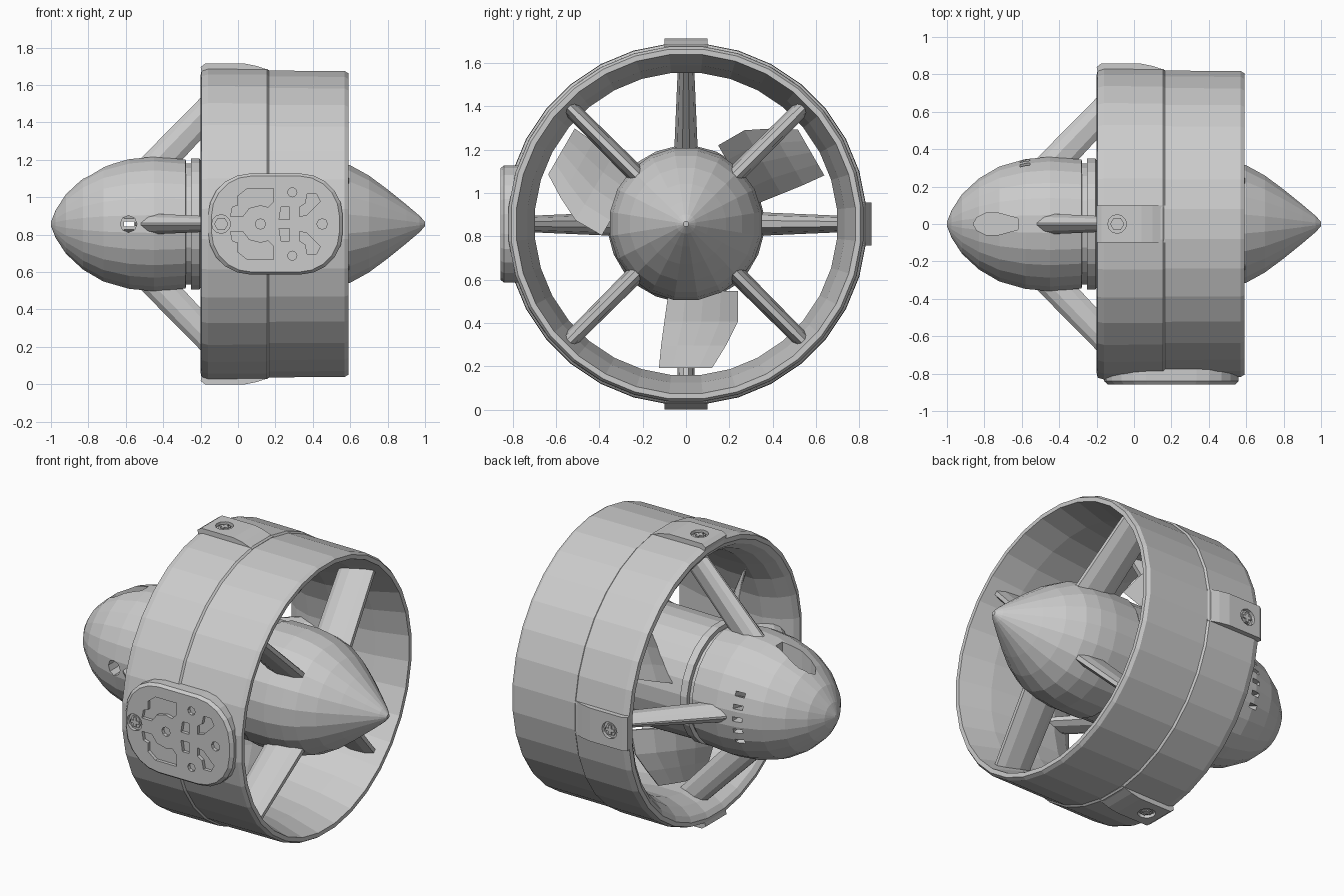
import bpy, bmesh, math
from mathutils import Matrix

if "Cube" in bpy.data.objects:
    bpy.data.objects.remove(bpy.data.objects["Cube"])

C = 0.857                      # height of the thruster axis (runs along x)
grey = bpy.data.materials.new("light_grey")
grey.diffuse_color = (0.6, 0.6, 0.6, 1)
grey.use_nodes = True
grey.node_tree.nodes["Principled BSDF"].inputs["Base Color"].default_value = grey.diffuse_color


def loft(name, loops, angle=0.0, closed=False):
    """Skin equal-length loops; local z is radial, turned by angle about the axis."""
    bm = bmesh.new()
    rings = [[bm.verts.new(p) for p in loop] for loop in loops]
    n = len(rings[0])
    pairs = list(zip(rings, rings[1:]))
    if closed:
        pairs.append((rings[-1], rings[0]))
    else:
        bm.faces.new(rings[0])
        bm.faces.new(rings[-1])
    for a, b in pairs:
        for i in range(n):
            j = (i + 1) % n
            bm.faces.new((a[i], a[j], b[j], b[i]))
    bmesh.ops.recalc_face_normals(bm, faces=bm.faces)
    bm.transform(Matrix.Translation((0, 0, C)) @ Matrix.Rotation(math.radians(angle), 4, 'X'))
    me = bpy.data.meshes.new(name)
    bm.to_mesh(me)
    bm.free()
    me.materials.append(grey)
    ob = bpy.data.objects.new(name, me)
    bpy.context.collection.objects.link(ob)
    return ob


def revolve(name, profile, sides, closed=False):
    steps = [2 * math.pi * (i + 0.5) / sides for i in range(sides)]
    return loft(name, [[(x, r * math.cos(t), r * math.sin(t)) for t in steps]
                       for x, r in profile], closed=closed)


def prism(name, pts, w0, w1, angle=0.0):
    return loft(name, [[(u, v, w) for u, v in pts] for w in (w0, w1)], angle)


def circle(cx, cy, r, n=12):
    return [(cx + r * math.cos(2 * math.pi * i / n), cy + r * math.sin(2 * math.pi * i / n))
            for i in range(n)]


def cut(ob, cutter):
    mod = ob.modifiers.new("cut", 'BOOLEAN')
    mod.operation, mod.solver, mod.object = 'DIFFERENCE', 'EXACT', cutter
    bpy.context.view_layer.update()
    dg = bpy.context.evaluated_depsgraph_get()
    me = bpy.data.meshes.new_from_object(ob.evaluated_get(dg))
    ob.modifiers.clear()
    ob.data = me
    bpy.data.objects.remove(cutter)


def section(x0, x1, thick, r):
    """Pointed strut cross-section at radius r."""
    c = x1 - x0
    half = [(0, 0.12), (0.15, 0.7), (0.4, 1), (0.8, 0.75), (1, 0.3)]
    pts = [(x0 + c * f, thick / 2 * t, r) for f, t in half]
    return pts + [(x, -y, z) for x, y, z in reversed(pts)]


# Duct ring: wide throat, thin lips
revolve("duct_ring", [(-0.2, 0.80), (-0.195, 0.825), (-0.16, 0.836), (0.155, 0.834),
                      (0.165, 0.824), (0.57, 0.822), (0.59, 0.81), (0.59, 0.785),
                      (0.40, 0.735), (0.15, 0.70), (-0.02, 0.70), (-0.12, 0.73),
                      (-0.18, 0.77)], 32, closed=True)

# Nose pod with intake, side hole and vent slots
nose = revolve("nose_pod", [(-1, 0.012), (-0.975, 0.075), (-0.92, 0.16), (-0.83, 0.245),
                            (-0.72, 0.31), (-0.58, 0.35), (-0.45, 0.362), (-0.28, 0.348),
                            (-0.275, 0.31)], 24)
intake = [(-0.86, 0), (-0.84, 0.035), (-0.79, 0.06), (-0.73, 0.06), (-0.62, 0.03)]
intake += [(x, -y) for x, y in reversed(intake[1:])]
cut(nose, prism("intake_cutter", intake, 0.12, 0.5))
cut(nose, prism("hole_cutter", circle(-0.585, 0, 0.045, 8), -0.2, 0.5, 90))
for k in range(-2, 3):
    slot = [(-0.61, -0.013), (-0.555, -0.013), (-0.555, 0.013), (-0.61, 0.013)]
    cut(nose, prism("slot_cutter", slot, 0.15, 0.5, -90 + 12 * k))

# Rotor hub behind the nose, with a narrow groove and collar
revolve("rotor_hub", [(-0.285, 0.325), (-0.25, 0.325), (-0.25, 0.352), (-0.205, 0.352),
                      (-0.2, 0.34), (0.24, 0.345), (0.245, 0.325)], 24)

# Tail cone
revolve("tail_cone", [(0.24, 0.335), (0.25, 0.354), (0.42, 0.355), (0.52, 0.342),
                      (0.60, 0.318), (0.70, 0.262), (0.80, 0.187), (0.90, 0.105),
                      (0.97, 0.045), (1.0, 0.012)], 20)

# Swept front struts and diagonal rear struts
for k in range(4):
    loft(f"front_strut_{k + 1}", [section(-0.55, -0.32, 0.11, 0.32),
                                  section(-0.145, 0.06, 0.075, 0.73)], 90 * k)
    loft(f"rear_strut_{k + 1}", [section(0.36, 0.60, 0.085, 0.28),
                                 section(0.31, 0.53, 0.075, 0.765)], 45 + 90 * k)

# Three twisted propeller blades: (radius, left edge, right edge, half pitch depth)
stations = [(0.31, -0.08, 0.24, 0.17), (0.45, -0.10, 0.24, 0.14),
            (0.56, -0.115, 0.185, 0.10), (0.665, -0.125, 0.12, 0.07)]
for k in range(3):
    loops = []
    for r, y0, y1, d in stations:
        front, back = [], []
        for f in (0, 0.25, 0.5, 0.75, 1):
            x, y = 0.03 + d * (2 * f - 1), y0 + (y1 - y0) * f
            h = 0.003 + 0.012 * math.sin(math.pi * f)
            front.append((x - h, -y, r))
            back.append((x + h, -y, r))
        loops.append(front + back[::-1])
    loft(f"propeller_blade_{k + 1}", loops, 180 + 120 * k)


def screw(name, ob, top, angle):
    """Recess with a cross-topped screw head."""
    cut(ob, prism("recess_cutter", circle(-0.09, 0, 0.05), top - 0.02, top + 0.1, angle))
    prism(name + "_head", circle(-0.09, 0, 0.038, 6), top - 0.03, top - 0.01, angle)
    a, b = 0.009, 0.028
    plus = [(b, -a), (b, a), (a, a), (a, b), (-a, b), (-a, a),
            (-b, a), (-b, -a), (-a, -a), (-a, -b), (a, -b), (a, -a)]
    prism(name + "_cross", [(x - 0.09, y) for x, y in plus], top - 0.02, top - 0.003, angle)


# Screw bosses on the top, back and bottom of the ring
side = [(-0.192, 0.80), (-0.2, 0.84), (-0.175, 0.857), (0.04, 0.857),
        (0.10, 0.845), (0.165, 0.822), (0.165, 0.80)]
for label, ang in (("top", 0), ("back", -90), ("bottom", 180)):
    boss = loft(label + "_boss", [[(x, v, w) for x, w in side] for v in (-0.1, 0.1)], ang)
    screw(label + "_screw", boss, 0.857, ang)

# Rounded mounting plate on the front side
outline = []
for q, (sx, sy) in enumerate(((1, 1), (-1, 1), (-1, -1), (1, -1))):
    for i in range(6):
        t = math.radians(90 * q + 18 * i)
        outline.append((sx * 0.135 + 0.225 * math.cos(t), sy * 0.045 + 0.225 * math.sin(t)))
plate = loft("mounting_plate", [[(0.2 + x * s, y * s, w) for x, y in outline]
                                for w, s in ((0.775, 1), (0.84, 1), (0.857, 0.95))], 90)

# Pockets and holes in the plate, mirrored above and below its centre line
pockets = [
    [(-0.04, 0.04), (-0.03, 0.09), (0.0, 0.10), (0.0, 0.15), (0.05, 0.19), (0.19, 0.19),
     (0.19, 0.12), (0.16, 0.09), (0.12, 0.10), (0.06, 0.085), (0.025, 0.04)],
    [(0.22, 0.025), (0.275, 0.025), (0.275, 0.09), (0.23, 0.09)],
    [(0.33, 0.04), (0.37, 0.05), (0.44, 0.12), (0.42, 0.16), (0.37, 0.16), (0.36, 0.11),
     (0.33, 0.09)],
    circle(0.29, 0.17, 0.025, 8)]
pockets += [[(x, -y) for x, y in p] for p in pockets]
pockets += [circle(0.12, 0, 0.028, 8), circle(0.45, 0, 0.028, 8)]
for p in pockets:
    cut(plate, prism("pocket_cutter", p, 0.837, 0.95, 90))
screw("plate_screw", plate, 0.857, 90)
